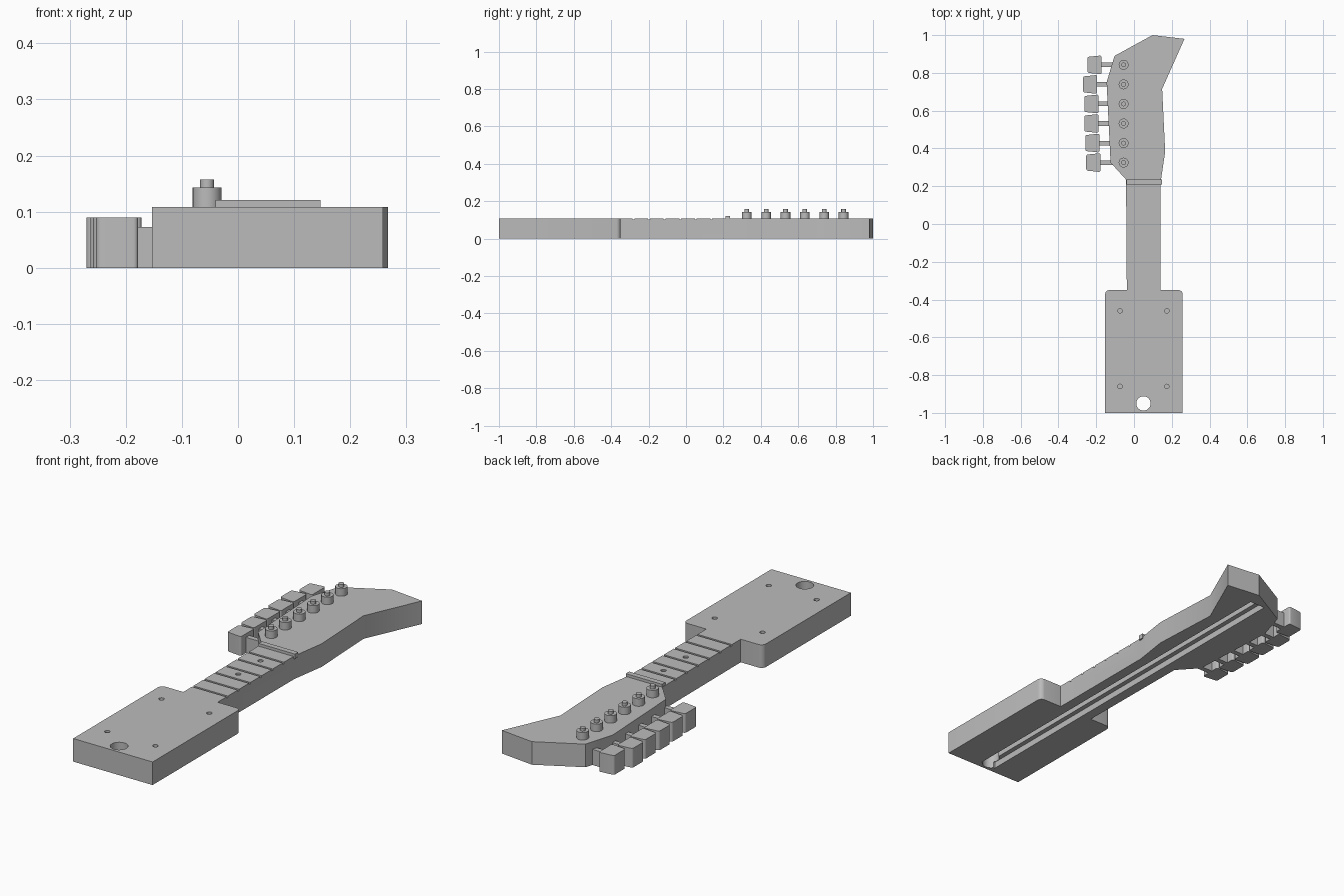
import bpy, bmesh
from math import cos, sin, tau

if "Cube" in bpy.data.objects:
    bpy.data.objects.remove(bpy.data.objects["Cube"])

grey = bpy.data.materials.new("plain grey")
grey.use_nodes = True
grey.diffuse_color = (0.5, 0.5, 0.5, 1)
grey.node_tree.nodes["Principled BSDF"].inputs["Base Color"].default_value = (0.5, 0.5, 0.5, 1)


def prism(name, outline, z0, z1, round_corners=(), radius=0.0):
    """Extrude a flat outline, rounding the chosen upright edges."""
    bm = bmesh.new()
    face = bm.faces.new([bm.verts.new((x, y, z0)) for x, y in outline])
    out = bmesh.ops.extrude_face_region(bm, geom=[face])
    for v in out["geom"]:
        if isinstance(v, bmesh.types.BMVert):
            v.co.z = z1
    bmesh.ops.recalc_face_normals(bm, faces=bm.faces)
    if round_corners:
        spots = [outline[i] for i in round_corners]
        edges = [e for e in bm.edges
                 if (e.verts[0].co - e.verts[1].co).xy.length < 1e-5
                 and any(abs(e.verts[0].co.x - x) + abs(e.verts[0].co.y - y) < 1e-4
                         for x, y in spots)]
        bmesh.ops.bevel(bm, geom=edges, offset=radius, segments=4,
                        profile=0.5, affect='EDGES')
    mesh = bpy.data.meshes.new(name)
    bm.to_mesh(mesh)
    bm.free()
    mesh.materials.append(grey)
    obj = bpy.data.objects.new(name, mesh)
    bpy.context.collection.objects.link(obj)
    return obj


def box(name, x0, x1, y0, y1, z0, z1):
    return prism(name, [(x0, y0), (x1, y0), (x1, y1), (x0, y1)], z0, z1)


def cylinder(name, x, y, r, z0, z1, sides=24):
    ring = [(x + r * cos(tau * i / sides), y + r * sin(tau * i / sides))
            for i in range(sides)]
    return prism(name, ring, z0, z1)


def smooth(obj):
    bpy.ops.object.select_all(action='DESELECT')
    obj.select_set(True)
    bpy.context.view_layer.objects.active = obj
    bpy.ops.object.shade_smooth_by_angle()


TOP = 0.108
MID = 0.05

# Heel block, neck and headstock as one slab
slab = prism("neck_slab", [
    (-0.153, -1), (0.258, -1), (0.258, -0.35), (0.14, -0.35), (0.14, 0.215),
    (0.165, 0.383), (0.149, 0.715), (0.267, 0.98), (0.098, 1), (-0.103, 0.89),
    (-0.145, 0.75), (-0.124, 0.325), (-0.042, 0.235), (-0.038, -0.35),
    (-0.153, -0.35)], 0, TOP, (2, 14), 0.022)

# Cutters: rod channel, strap hole, screw holes, fret slots, marker dots
cutters = [
    box("wide_channel", MID - 0.04, MID + 0.04, -0.97, 0.93, -0.05, 0.03),
    box("deep_channel", MID - 0.018, MID + 0.018, -0.965, 0.925, -0.04, 0.06),
    cylinder("end_hole", MID, -0.95, 0.038, -0.1, 0.2, 32),
]
for x in (-0.074, 0.174):
    for y in (-0.46, -0.86):
        cutters.append(cylinder("screw_hole", x, y, 0.012, TOP - 0.03, 0.2, 16))
for i in range(6):
    y = -0.28 + 0.083 * i
    cutters.append(box("fret_slot", -0.1, 0.2, y - 0.005, y + 0.005, TOP - 0.007, 0.2))
for y in (-0.07, 0.095):
    cutters.append(cylinder("marker_dot", MID, y, 0.012, TOP - 0.007, 0.2, 16))

bpy.context.view_layer.objects.active = slab
for cutter in cutters:
    cutter.hide_render = True
    mod = slab.modifiers.new("cut", 'BOOLEAN')
    mod.operation = 'DIFFERENCE'
    mod.solver = 'EXACT'
    mod.object = cutter
    bpy.ops.object.modifier_apply(modifier=mod.name)
    bpy.data.objects.remove(cutter)
smooth(slab)

# Nut at the head end of the neck
box("nut", -0.04, 0.147, 0.21, 0.235, TOP - 0.01, 0.121)

# Six tuners: string post, shaft and tapered key
for i, x in enumerate((-0.178, -0.183, -0.188, -0.188, -0.195, -0.172)):
    y = 0.325 + 0.1035 * i
    smooth(cylinder(f"post_base_{i + 1}", -0.055, y, 0.026, TOP - 0.01, 0.143))
    smooth(cylinder(f"post_tip_{i + 1}", -0.055, y, 0.0125, 0.14, 0.157, 16))
    box(f"tuner_shaft_{i + 1}", x - 0.01, -0.11, y - 0.012, y + 0.012, 0, 0.073)
    smooth(prism(f"tuner_key_{i + 1}", [
        (x, y - 0.05), (x, y + 0.05), (x - 0.075, y + 0.042),
        (x - 0.075, y - 0.042)], 0, 0.09, (0, 1, 2, 3), 0.009))
